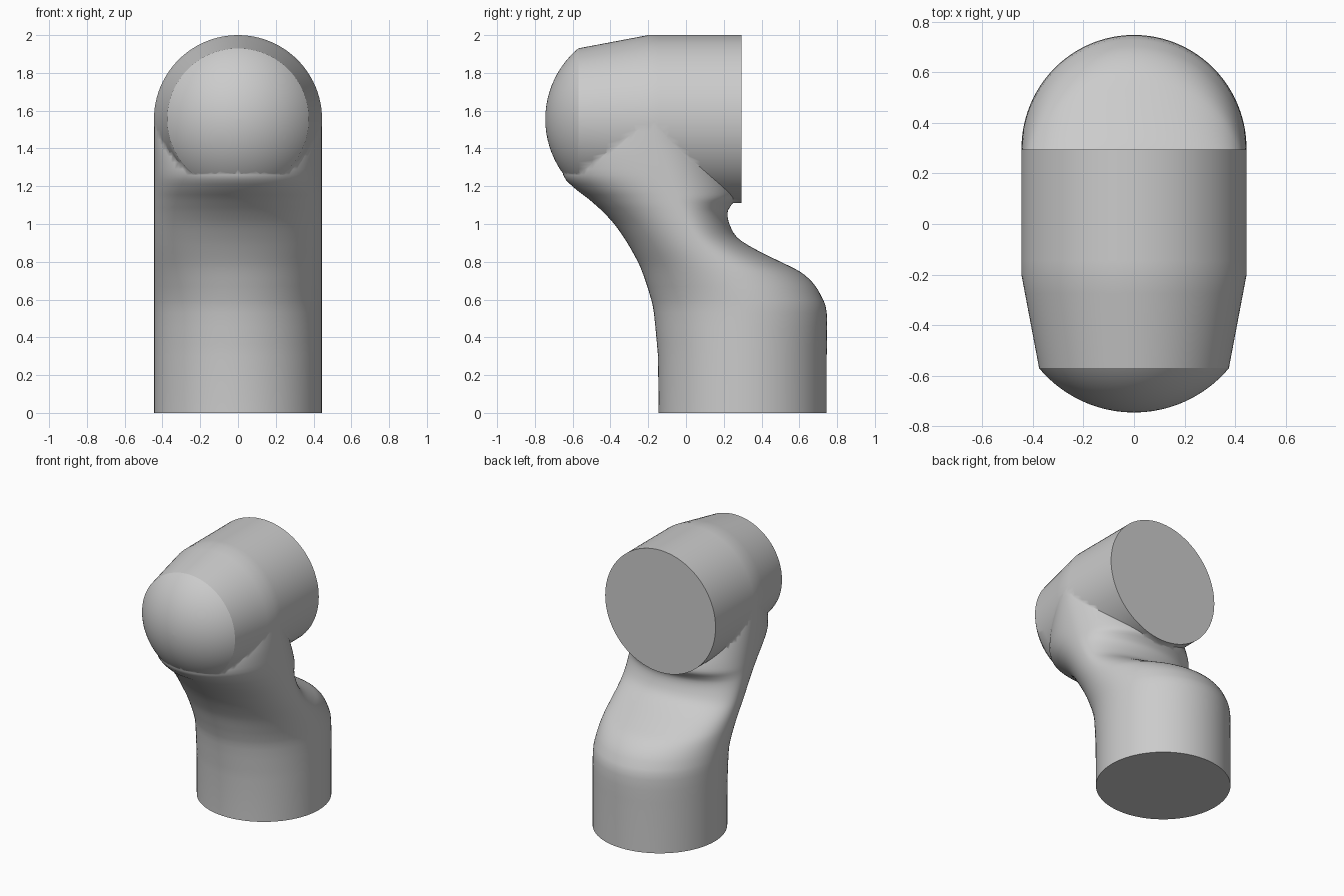
import bpy
import bmesh
from math import sin, cos, pi, radians, sqrt
from mathutils import Vector

cube = bpy.data.objects.get("Cube")
if cube:
    bpy.data.objects.remove(cube, do_unlink=True)

SIDES = 96
RADIUS = 0.445
HEAD_Z = 2 - RADIUS
NOSE_Y = -0.57

grey = bpy.data.materials.new("plain grey")
grey.use_nodes = True
colour = (0.6, 0.6, 0.6, 1)
grey.diffuse_color = colour
grey.node_tree.nodes["Principled BSDF"].inputs["Base Color"].default_value = colour


def loft(name, rings):
    """Skin a closed solid through rings of points."""
    bm = bmesh.new()
    loops = [[bm.verts.new(p) for p in ring] for ring in rings]
    for low, high in zip(loops, loops[1:]):
        for i in range(SIDES):
            j = (i + 1) % SIDES
            bm.faces.new((low[i], low[j], high[j], high[i]))
    bm.faces.new(loops[0])
    bm.faces.new(loops[-1])
    bmesh.ops.recalc_face_normals(bm, faces=bm.faces)
    mesh = bpy.data.meshes.new(name)
    bm.to_mesh(mesh)
    bm.free()
    mesh.materials.append(grey)
    obj = bpy.data.objects.new(name, mesh)
    bpy.context.collection.objects.link(obj)
    return obj


def smooth_path(keys, steps):
    """Catmull-Rom interpolation through the key sections."""
    pts = [Vector(k) for k in keys]
    pts = [pts[0]] + pts + [pts[-1]]
    out = []
    for a, b, c, d in zip(pts, pts[1:], pts[2:], pts[3:]):
        for s in range(steps):
            t = s / steps
            out.append(0.5 * (2 * b + (c - a) * t + (2 * a - 5 * b + 4 * c - d) * t * t
                              + (3 * b - a - 3 * c + d) * t ** 3))
    return out + [pts[-1]]


angles = [2 * pi * i / SIDES for i in range(SIDES)]


def section_ring(height, front, widest, back):
    """Oval made of two half ellipses that meet at the widest point."""
    return [(RADIUS * 0.999 * cos(a),
             widest + sin(a) * ((back - widest) if sin(a) > 0 else (widest - front)),
             height) for a in angles]


# Upright tube leaning forward into the neck: height, front y, widest y, back y
sections = [
    (0.3, -0.148, 0.3, 0.745), (0.53, -0.17, 0.295, 0.745),
    (0.62, -0.19, 0.265, 0.715), (0.69, -0.212, 0.22, 0.67),
    (0.75, -0.233, 0.175, 0.6), (0.8, -0.255, 0.135, 0.5),
    (0.87, -0.293, 0.08, 0.36), (0.93, -0.33, 0.04, 0.27),
    (1.0, -0.38, 0, 0.23), (1.06, -0.435, -0.03, 0.22),
    (1.1, -0.478, -0.05, 0.24), (1.14, -0.525, -0.067, 0.27),
    (1.19, -0.59, -0.087, 0.265), (1.26, -0.65, -0.11, 0.24),
    (1.36, -0.63, -0.14, 0.2), (1.45, -0.57, -0.16, 0.15),
    (1.56, -0.5, -0.17, 0.1),
]
path = [Vector((0, -0.145, 0.3, 0.745))] + smooth_path(sections, 3)
body = loft("pipe_elbow", [section_ring(*s) for s in path])

# Horizontal tube with a tapered shoulder and a shallow domed nose
profile = [(RADIUS, 0.295 - 0.055 * k) for k in range(9)]
for k in range(6):
    t = k / 5
    profile.append((RADIUS - 0.07 * t, -0.2 + (NOSE_Y + 0.2) * t))
dome = 0.489
for k in range(1, 16):
    r = 0.375 * cos(k / 16 * pi / 2)
    profile.append((r, -0.256 - sqrt(dome * dome - r * r)))
profile.append((0.002, -0.745))
head = loft("head_tube", [
    [(r * cos(a), y, HEAD_Z + r * sin(a)) for a in angles] for r, y in profile])

# Fuse the tubes into one skin
union = body.modifiers.new("union", "BOOLEAN")
union.operation = "UNION"
union.solver = "EXACT"
union.object = head
bpy.ops.object.select_all(action="DESELECT")
bpy.context.view_layer.objects.active = body
body.select_set(True)
bpy.ops.object.modifier_apply(modifier=union.name)
bpy.data.objects.remove(head, do_unlink=True)

# Soft joints, with a crisp rim around the upper part of the nose
bpy.ops.object.shade_smooth_by_angle(angle=radians(60))
verts = body.data.vertices
for edge in body.data.edges:
    ends = [verts[i].co for i in edge.vertices]
    if all(abs(p.y - NOSE_Y) < 0.001 and p.z > 1.4 for p in ends):
        edge.use_edge_sharp = True
